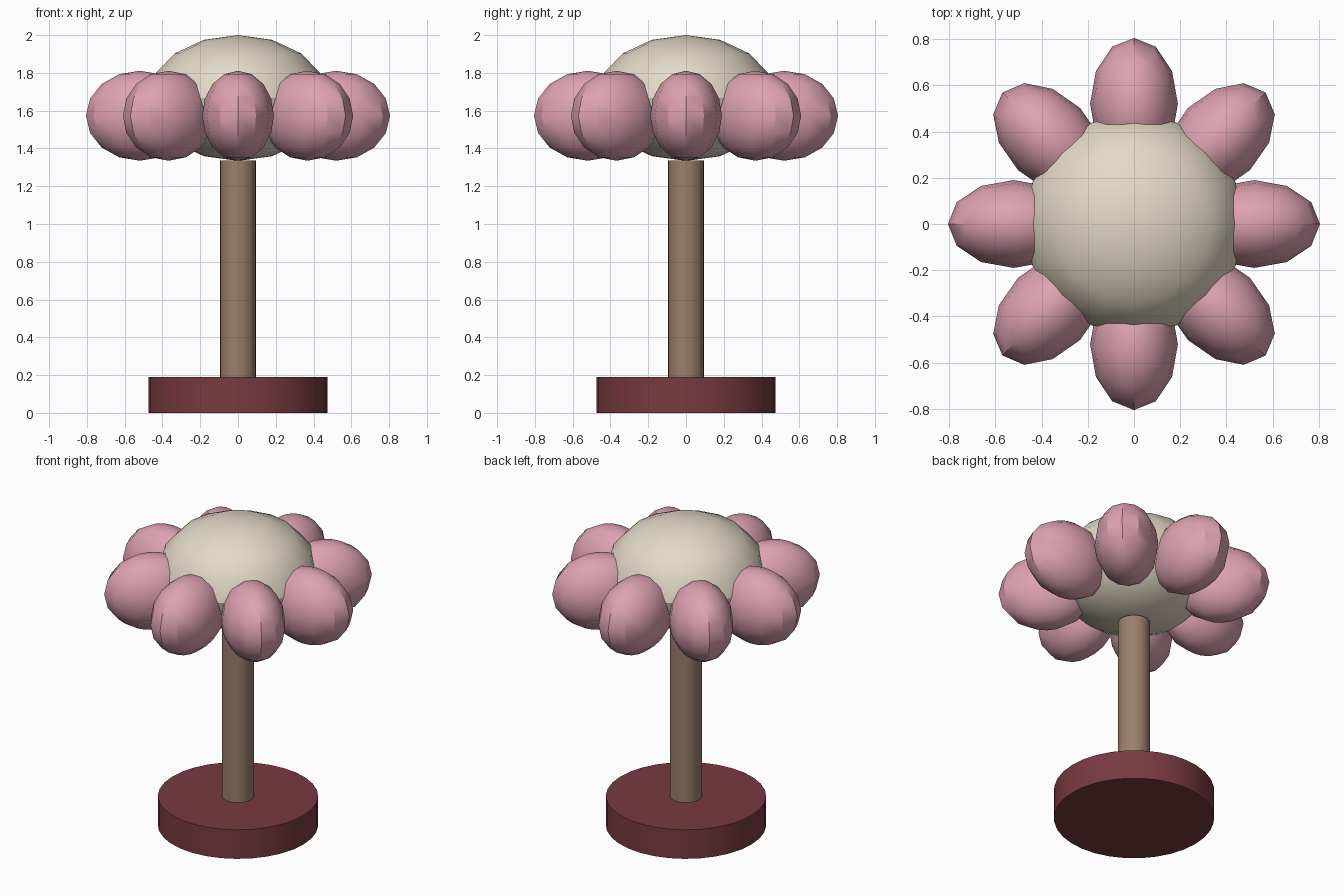
import bpy
import math

cube = bpy.data.objects.get("Cube")
if cube:
    bpy.data.objects.remove(cube, do_unlink=True)


def material(name, rgb):
    """Flat material from 0-255 sRGB values."""
    color = [((c / 255 + 0.055) / 1.055) ** 2.4 for c in rgb] + [1.0]
    mat = bpy.data.materials.new(name)
    mat.use_nodes = True
    mat.diffuse_color = color
    mat.node_tree.nodes["Principled BSDF"].inputs["Base Color"].default_value = color
    return mat


def finish(name, mat):
    obj = bpy.context.object
    obj.name = name
    obj.data.materials.append(mat)
    bpy.ops.object.shade_smooth_by_angle(angle=math.radians(30))
    return obj


def cylinder(name, mat, radius, z0, z1, sides):
    bpy.ops.mesh.primitive_cylinder_add(vertices=sides, radius=radius, depth=z1 - z0,
                                        location=(0, 0, (z0 + z1) / 2))
    return finish(name, mat)


def ellipsoid(name, mat, center, radii, segments, rings, turn=0.0):
    bpy.ops.mesh.primitive_uv_sphere_add(segments=segments, ring_count=rings, radius=1,
                                         location=center, rotation=(0, 0, turn))
    bpy.context.object.scale = radii
    bpy.ops.object.transform_apply(location=False, rotation=False, scale=True)
    return finish(name, mat)


maroon = material("maroon", (120, 58, 65))
brown = material("brown", (156, 127, 108))
cream = material("cream", (226, 217, 199))
pink = material("pink", (222, 162, 178))

# Round base and post
cylinder("base", maroon, 0.475, 0.0, 0.19, 32)
cylinder("post", brown, 0.095, 0.19, 1.335, 24)

# Domed flower centre
ellipsoid("flower_center", cream, (0, 0, 1.667), (0.475, 0.475, 0.333), 16, 8)

# Ring of eight petals, long axis pointing outward
for i in range(8):
    a = i * math.tau / 8
    ellipsoid(f"petal_{i + 1}", pink, (0.52 * math.cos(a), 0.52 * math.sin(a), 1.573),
              (0.285, 0.19, 0.238), 12, 8, a)
